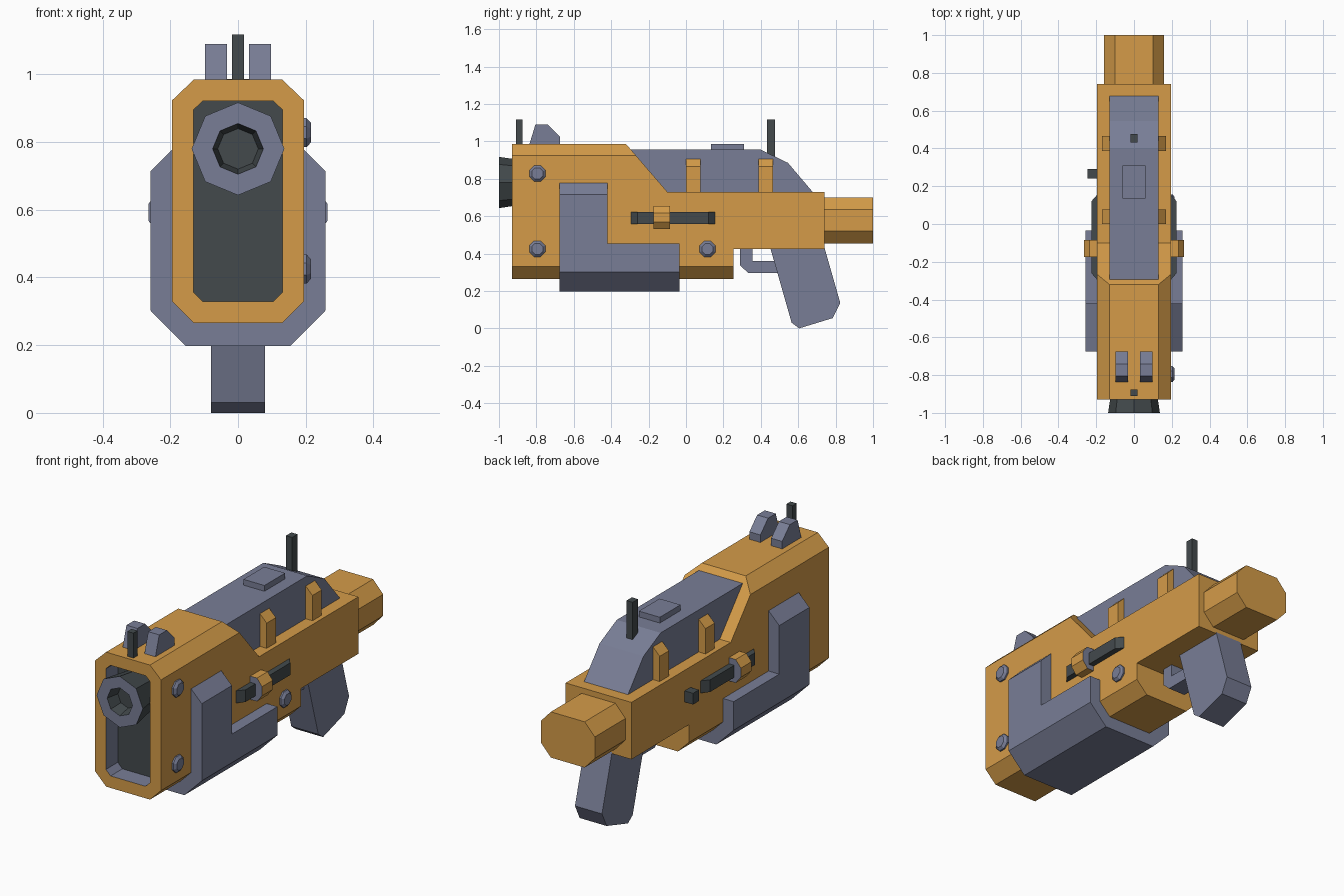
import bpy, bmesh, math
from mathutils import Vector

if "Cube" in bpy.data.objects:
    bpy.data.objects.remove(bpy.data.objects["Cube"])


def material(name, rgb):
    m = bpy.data.materials.new(name)
    m.diffuse_color = (*rgb, 1)
    m.use_nodes = True
    m.node_tree.nodes["Principled BSDF"].inputs["Base Color"].default_value = m.diffuse_color
    return m


ORANGE = material("orange", (0.66, 0.33, 0.066))
GREY = material("blue grey", (0.19, 0.208, 0.305))
DARK = material("dark steel", (0.056, 0.068, 0.073))


def finish(bm, name, mats, mirror=False):
    bmesh.ops.recalc_face_normals(bm, faces=bm.faces[:])
    me = bpy.data.meshes.new(name)
    bm.to_mesh(me)
    bm.free()
    for m in mats:
        me.materials.append(m)
    ob = bpy.data.objects.new(name, me)
    bpy.context.collection.objects.link(ob)
    if mirror:
        ob.modifiers.new("mirror", 'MIRROR')
    return ob


def prism_bm(pts, axis, lo, hi):
    """Extrude a 2D outline along an axis from lo to hi."""
    place = {'x': lambda a, b, t: (t, a, b),
             'y': lambda a, b, t: (a, t, b),
             'z': lambda a, b, t: (a, b, t)}[axis]
    bm = bmesh.new()
    rings = [[bm.verts.new(place(a, b, t)) for a, b in pts] for t in (lo, hi)]
    n = len(pts)
    bm.faces.new(rings[0])
    bm.faces.new(rings[1])
    for i in range(n):
        j = (i + 1) % n
        bm.faces.new((rings[0][i], rings[0][j], rings[1][j], rings[1][i]))
    bmesh.ops.recalc_face_normals(bm, faces=bm.faces[:])
    return bm


def prism(name, pts, axis, lo, hi, mat, mirror=False):
    return finish(prism_bm(pts, axis, lo, hi), name, [mat], mirror)


def box(name, x, y, z, mat, mirror=False):
    return prism(name, [(y[0], z[0]), (y[1], z[0]), (y[1], z[1]), (y[0], z[1])],
                 'x', x[0], x[1], mat, mirror)


def chamfer(bm, p, q):
    """Cut the long edges on both sides with the xz line from p to q."""
    for s in (1, -1):
        d = Vector(((q[0] - p[0]) * s, 0, q[1] - p[1]))
        n = Vector((d.z, 0, -d.x))
        if n.x * s < 0:
            n = -n
        bmesh.ops.bisect_plane(bm, geom=bm.verts[:] + bm.edges[:] + bm.faces[:],
                               dist=1e-5, plane_co=(p[0] * s, 0, p[1]),
                               plane_no=n, clear_outer=True)
        bmesh.ops.holes_fill(bm, edges=[e for e in bm.edges if e.is_boundary], sides=0)
    bmesh.ops.recalc_face_normals(bm, faces=bm.faces[:])


def lathe(name, prof, axis, centre, mats, turn=0.0):
    """Eight-sided turned part; prof holds (radius, position, material index)."""
    bm = bmesh.new()
    rings = []
    for r, t, _ in prof:
        ring = []
        for k in range(8):
            a = turn + k * math.pi / 4
            u, v = centre[0] + r * math.cos(a), centre[1] + r * math.sin(a)
            ring.append(bm.verts.new((u, t, v) if axis == 'y' else (t, u, v)))
        rings.append(ring)
    for i in range(len(prof) - 1):
        for k in range(8):
            j = (k + 1) % 8
            f = bm.faces.new((rings[i][k], rings[i][j], rings[i + 1][j], rings[i + 1][k]))
            f.material_index = prof[i + 1][2]
    bm.faces.new(rings[0]).material_index = prof[0][2]
    bm.faces.new(rings[-1]).material_index = prof[-1][2]
    return finish(bm, name, mats)


# Main body: chamfered side profile with a recessed front
bm = prism_bm([(-0.93, 0.265), (-0.93, 0.985), (-0.32, 0.985), (-0.10, 0.73),
               (0.74, 0.73), (0.74, 0.425), (0.255, 0.425), (0.255, 0.265)],
              'x', -0.195, 0.195)
chamfer(bm, (0.13, 0.985), (0.195, 0.923))
chamfer(bm, (0.13, 0.265), (0.195, 0.33))
front = min(bm.faces, key=lambda f: f.calc_center_median().y)
bmesh.ops.inset_individual(bm, faces=[front], thickness=0.064, use_even_offset=True)
back = bmesh.ops.extrude_discrete_faces(bm, faces=[front])['faces'][0]
bmesh.ops.translate(bm, verts=back.verts[:], vec=(0, 0.10, 0))
for e in back.edges:
    for f in e.link_faces:
        f.material_index = 1
back.material_index = 2
finish(bm, "body", [ORANGE, GREY, DARK])

# Wraparound lower armour, L-shaped from the side
bm = prism_bm([(-0.675, 0.198), (-0.675, 0.78), (-0.42, 0.78), (-0.42, 0.455),
               (-0.035, 0.455), (-0.035, 0.198)], 'x', -0.258, 0.258)
chamfer(bm, (0.193, 0.78), (0.258, 0.715))
chamfer(bm, (0.155, 0.198), (0.258, 0.302))
finish(bm, "lower_armour", [GREY])

# Barrel with a shallow bore
lathe("barrel", [(0.112, -0.83, 1), (0.137, -1.0, 1), (0.075, -1.0, 0), (0.06, -0.93, 1)],
      'y', (0, 0.78), [GREY, DARK])

# Upper cover and its raised panel
prism("upper_cover", [(-0.31, 0.72), (-0.295, 0.955), (0.40, 0.955), (0.545, 0.885), (0.685, 0.72)],
      'x', -0.13, 0.13, GREY)
box("top_panel", (-0.062, 0.062), (0.135, 0.31), (0.95, 0.986), GREY)

# Clips holding the cover
for i, y in enumerate((0.0, 0.387)):
    prism(f"cover_clip_{i + 1}", [(0.125, 0.72), (0.17, 0.72), (0.17, 0.865), (0.13, 0.905), (0.125, 0.905)],
          'y', y, y + 0.078, ORANGE, True)

# Rear stock
prism("stock", [(-0.10, 0.455), (0.10, 0.455), (0.16, 0.52), (0.16, 0.635), (0.10, 0.70),
                (-0.10, 0.70), (-0.16, 0.635), (-0.16, 0.52)], 'y', 0.73, 1.0, ORANGE)

# Grip and trigger guard
prism("grip", [(0.445, 0.45), (0.565, 0.03), (0.605, 0.0), (0.785, 0.055), (0.825, 0.135), (0.735, 0.45)],
      'x', -0.08, 0.08, GREY)
prism("trigger_guard", [(0.29, 0.44), (0.29, 0.335), (0.335, 0.295), (0.50, 0.295),
                        (0.50, 0.36), (0.355, 0.36), (0.355, 0.44)], 'x', -0.05, 0.05, GREY)

# Side rails with sliding knobs
prism("side_rail", [(0.18, -0.295), (0.195, -0.295), (0.226, -0.26), (0.226, 0.12), (0.195, 0.155), (0.18, 0.155)],
      'z', 0.557, 0.622, DARK, True)
bm = prism_bm([(0.19, 0.53), (0.235, 0.53), (0.265, 0.568), (0.265, 0.617), (0.235, 0.655), (0.19, 0.655)],
              'y', -0.175, -0.085)
for f in bm.faces:
    f.material_index = int(abs(f.normal.y) > 0.9)
finish(bm, "rail_knob", [ORANGE, GREY], True)
box("side_button", (-0.245, -0.19), (0.24, 0.29), (0.56, 0.62), DARK)

# Bolts on the right side
for i, c in enumerate(((-0.795, 0.828), (-0.795, 0.425), (0.115, 0.425))):
    lathe(f"bolt_{i + 1}", [(0.046, 0.185, 0), (0.046, 0.203, 0), (0.032, 0.215, 0)],
          'x', c, [GREY], math.pi / 8)

# Sights
prism("sight_wing", [(-0.84, 0.975), (-0.805, 1.09), (-0.74, 1.09), (-0.675, 1.025), (-0.675, 0.975)],
      'x', 0.032, 0.097, GREY, True)
box("front_sight_post", (-0.018, 0.018), (-0.91, -0.875), (0.97, 1.118), DARK)
box("rear_sight_post", (-0.018, 0.018), (0.432, 0.477), (0.88, 1.118), DARK)
